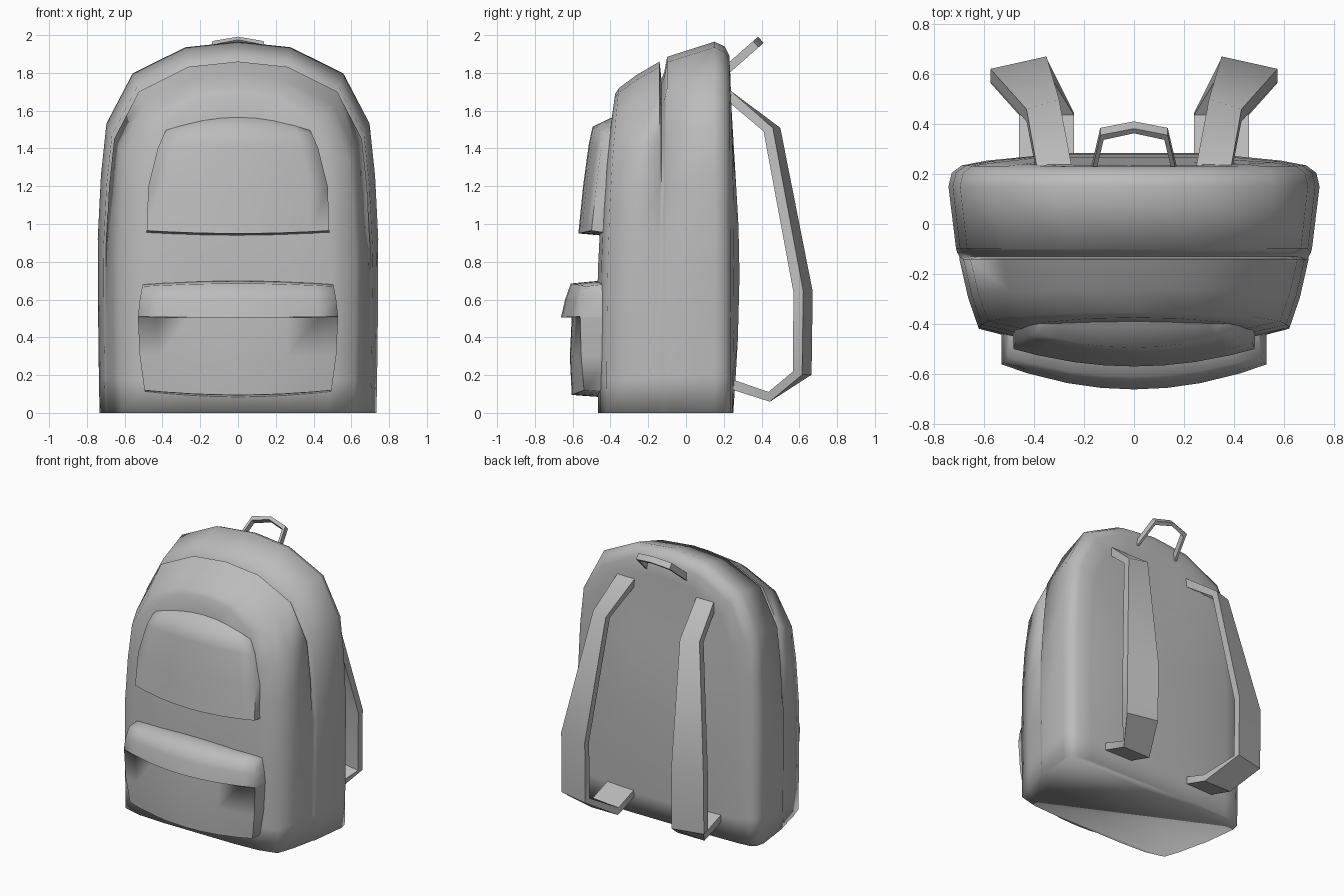
import bpy, bmesh, math
from mathutils import Vector

if "Cube" in bpy.data.objects:
    bpy.data.objects.remove(bpy.data.objects["Cube"])

GREY = (0.5, 0.5, 0.5, 1)
cloth = bpy.data.materials.new("grey_cloth")
cloth.use_nodes = True
cloth.diffuse_color = GREY
bsdf = cloth.node_tree.nodes["Principled BSDF"]
bsdf.inputs["Base Color"].default_value = GREY
bsdf.inputs["Roughness"].default_value = 0.8


def loft(name, rings, closed, angle, end=None):
    """Skin equal-length rings of points; end caps are 'fan' ngons or 'fold' quads."""
    bm = bmesh.new()
    rows = [[bm.verts.new(p) for p in ring] for ring in rings]
    n = len(rows[0])
    for a, b in zip(rows, rows[1:]):
        for i in range(n if closed else n - 1):
            j = (i + 1) % n
            bm.faces.new((a[i], a[j], b[j], b[i]))
    for row in (rows[0], rows[-1]):
        if end == "fan":
            bm.faces.new(row)
        elif end == "fold":
            for i in range(n // 2 - 1):
                bm.faces.new((row[i], row[i + 1], row[n - 2 - i], row[n - 1 - i]))
            m = n // 2
            bm.faces.new((row[m - 1], row[m], row[m + 1]))
    if end == "fold":
        # Flat underside
        bm.faces.new([r[0] for r in rows] + [r[-1] for r in reversed(rows)])
    bmesh.ops.recalc_face_normals(bm, faces=bm.faces)
    mesh = bpy.data.meshes.new(name)
    bm.to_mesh(mesh)
    bm.free()
    mesh.materials.append(cloth)
    obj = bpy.data.objects.new(name, mesh)
    bpy.context.collection.objects.link(obj)
    bpy.ops.object.select_all(action="DESELECT")
    obj.select_set(True)
    bpy.context.view_layer.objects.active = obj
    bpy.ops.object.shade_smooth_by_angle(angle=math.radians(angle))
    return obj


# Body: arched outlines skinned from front to back
ARCH = [(1, 0), (1.005, 0.1), (1.01, 0.25), (1.013, 0.47), (0.99, 0.64),
        (0.95, 0.78), (0.76, 0.915), (0.38, 0.985), (0, 1)]


def arch(width, height, y_low, y_top, bulge=0, groove=0):
    half = []
    for px, pz in ARCH:
        y = y_low + (y_top - y_low) * pz ** 3 + bulge * math.sin(math.pi * pz)
        g = 1 - groove * min(1, max(0, (pz - 0.45) / 0.35))
        half.append(Vector((px * width * g, y, pz * height * g)))
    return half + [Vector((-p.x, p.y, p.z)) for p in reversed(half[:-1])]


loft("bag_body", [
    arch(0.28, 1.60, -0.465, -0.385, -0.01),
    arch(0.48, 1.69, -0.455, -0.375),
    arch(0.615, 1.72, -0.42, -0.355),
    arch(0.655, 1.79, -0.30, -0.26),
    arch(0.69, 1.86, -0.14, -0.14),
    arch(0.692, 1.86, -0.13, -0.13, 0, 0.05),
    arch(0.70, 1.88, -0.115, -0.115, 0, 0.04),
    arch(0.703, 1.885, -0.10, -0.10),
    arch(0.733, 1.965, 0.15, 0.15),
    arch(0.72, 1.94, 0.205, 0.205),
    arch(0.68, 1.89, 0.235, 0.23),
    arch(0.58, 1.78, 0.245, 0.235, 0.01),
    arch(0.28, 1.55, 0.25, 0.235, 0.035),
], False, 100, "fold")


# Pockets: rows from bottom to top, bulging towards the middle
def pocket(name, rows, y_back):
    rings = []
    for z, half, y, bulge, bow in rows:
        ring = [Vector((-half, y_back, z))]
        for u in (-1, -0.8, -0.5, -0.25, 0, 0.25, 0.5, 0.8, 1):
            k = 1 - u * u
            ring.append(Vector((u * half, y - bulge * k, z + bow * k)))
        rings.append(ring + [Vector((half, y_back, z))])
    loft(name, rings, True, 75, "fan")


pocket("upper_pocket", [
    (0.95, 0.485, -0.40, 0.00, -0.015),
    (0.965, 0.483, -0.50, 0.07, -0.015),
    (1.20, 0.475, -0.475, 0.07, 0),
    (1.40, 0.425, -0.45, 0.065, 0.02),
    (1.48, 0.39, -0.435, 0.06, 0.035),
    (1.515, 0.37, -0.36, 0.02, 0.055),
], -0.35)

pocket("lower_pocket", [
    (0.11, 0.49, -0.40, 0.00, -0.03),
    (0.12, 0.495, -0.54, 0.065, -0.025),
    (0.30, 0.52, -0.555, 0.06, 0),
    (0.505, 0.53, -0.56, 0.045, 0),
    (0.51, 0.53, -0.562, 0.10, -0.005),
    (0.60, 0.52, -0.555, 0.085, 0),
    (0.67, 0.507, -0.53, 0.08, 0.015),
    (0.685, 0.50, -0.40, 0.00, 0.02),
], -0.39)


# Shoulder straps: flat bands following a side path (y, z, inner x, outer x, tilt)
STRAP = [(0.22, 1.685, 0.25, 0.39, 0), (0.455, 1.50, 0.30, 0.43, 0.02),
         (0.62, 0.64, 0.35, 0.575, 0.025), (0.615, 0.21, 0.35, 0.575, 0.025),
         (0.44, 0.085, 0.24, 0.46, 0), (0.23, 0.155, 0.24, 0.46, 0)]


def strap(name, side):
    rings = []
    for i, (y, z, x0, x1, tilt) in enumerate(STRAP):
        a, b = STRAP[max(i - 1, 0)], STRAP[min(i + 1, len(STRAP) - 1)]
        t = Vector((0, b[0] - a[0], b[1] - a[1])).normalized()
        n = Vector((0, -t.z, t.y)) * 0.026
        p0 = Vector((side * x0, y + tilt, z))
        p1 = Vector((side * x1, y - tilt, z))
        rings.append([p0 + n, p1 + n, p1 - n, p0 - n])
    loft(name, rings, True, 50, "fan")


strap("left_strap", 1)
strap("right_strap", -1)

# Carry handle: thin band leaning back from the top of the bag
root, lean = Vector((0, 0.22, 1.82)), Vector((0, 0.75, 0.66))
normal = Vector((0, -0.66, 0.75)) * 0.022
handle = []
for x, s in [(-0.17, 0), (-0.135, 0.20), (0, 0.235), (0.135, 0.20), (0.17, 0)]:
    outer = root + lean * s + Vector((x, 0, 0))
    inner = root + lean * max(s - 0.025, 0) + Vector((x * 0.9, 0, 0))
    handle.append([outer + normal, outer - normal, inner - normal, inner + normal])
loft("carry_handle", handle, True, 50, "fan")
